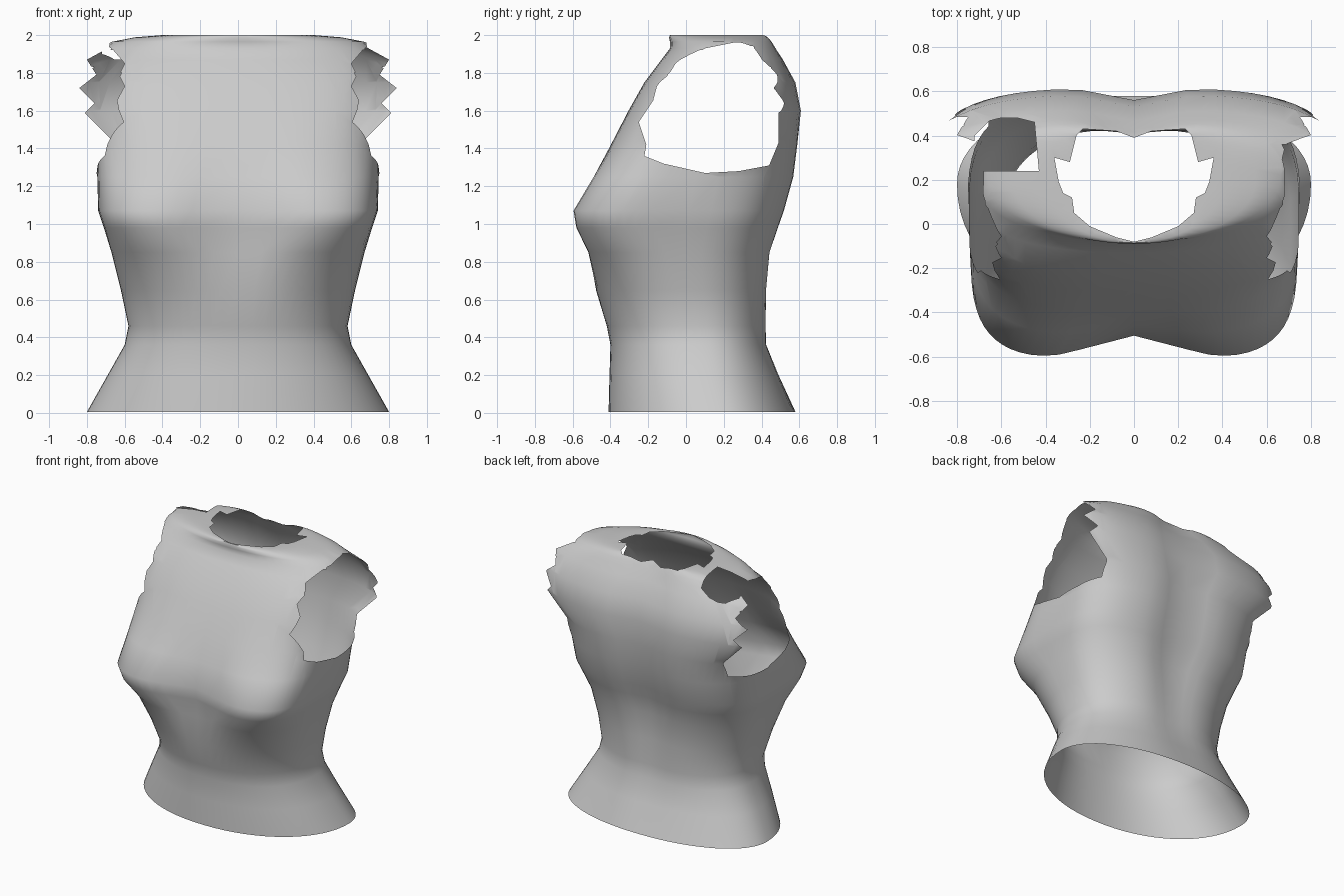
import bpy, bmesh
from math import sin, cos, pi, exp
from mathutils import Vector

old = bpy.data.objects.get("Cube")
if old:
    bpy.data.objects.remove(old, do_unlink=True)

SIDES = 64
# Cross-sections: height, front half width, back half width, front y, side y, back y,
# front squareness, back squareness
RINGS = [
    (0.005, .80, .80, -.41, .18, .58, 2.1, 2.1),
    (0.20, .69, .69, -.405, .12, .50, 2.2, 2.2),
    (0.36, .60, .60, -.40, .08, .44, 2.3, 2.3),
    (0.46, .58, .58, -.42, .06, .44, 2.3, 2.3),
    (0.65, .62, .62, -.49, .03, .445, 2.4, 2.4),
    (0.85, .67, .67, -.56, .0, .46, 2.8, 2.7),
    (0.98, .71, .71, -.61, .0, .50, 3.9, 3.0),
    (1.07, .74, .74, -.62, .02, .53, 4.2, 3.1),
    (1.25, .745, .745, -.51, .05, .58, 3.5, 3.1),
    (1.42, .75, .80, -.405, .1, .60, 3.1, 3.0),
    (1.60, .76, .96, -.305, .1, .615, 3.1, 3.3),
    (1.75, .75, .97, -.22, .1, .585, 2.8, 3.3),
    (1.87, .72, .92, -.13, .13, .52, 2.4, 3.0),
    (1.93, .70, .76, -.085, .18, .485, 2.1, 2.8),
    (1.965, .66, .67, -.085, .2, .465, 2.0, 2.8),
    (1.988, .55, .55, -.09, .2, .45, 2.0, 2.8),
    (2.00, .40, .40, -.085, .2, .44, 2.0, 2.8),
]


def ring_point(ring, i):
    z, wf, wb, yf, yc, yb, nf, nb = ring
    a = 2 * pi * i / SIDES
    s, c = sin(a), cos(a)
    back = s > 1e-6
    w, y_end, n = (wb, yb, nb) if back else (wf, yf, nf)
    x = w * abs(c) ** (2 / n) * (1 if c > 0 else -1)
    reach = abs(s) ** (2 / n)
    if back:
        # Spine groove
        dent = -.055 * exp(-(x / .17) ** 2) * min(1, z)
    else:
        # Hollow between the breasts
        dent = .12 * exp(-(x / .27) ** 2) * exp(-((z - 1.02) / .25) ** 2)
    return Vector((x, yc + (y_end - yc + dent) * reach, z))


def inside(poly, u, v):
    hit = False
    for (u1, v1), (u2, v2) in zip(poly, poly[1:] + poly[:1]):
        if (v1 > v) != (v2 > v) and u < u1 + (v - v1) * (u2 - u1) / (v2 - v1):
            hit = not hit
    return hit


def cut(bm, poly, iu, iv, region):
    """Cut a polygonal opening, projected on axes iu and iv, in faces within region."""
    for a, b in zip(poly, poly[1:] + poly[:1]):
        faces = []
        for f in bm.faces:
            if not region(f.calc_center_median()):
                continue
            us = [v.co[iu] for v in f.verts]
            vs = [v.co[iv] for v in f.verts]
            if (max(us) >= min(a[0], b[0]) and min(us) <= max(a[0], b[0])
                    and max(vs) >= min(a[1], b[1]) and min(vs) <= max(a[1], b[1])):
                faces.append(f)
        if not faces:
            continue
        point, normal = Vector((0, 0, 0)), Vector((0, 0, 0))
        point[iu], point[iv] = a
        normal[iu], normal[iv] = b[1] - a[1], a[0] - b[0]
        geom = set(faces)
        for f in faces:
            geom.update(f.edges)
            geom.update(f.verts)
        bmesh.ops.bisect_plane(bm, geom=list(geom), dist=1e-5,
                               plane_co=point, plane_no=normal.normalized())
    doomed = []
    for f in bm.faces:
        c = f.calc_center_median()
        if region(c) and inside(poly, c[iu], c[iv]):
            doomed.append(f)
    bmesh.ops.delete(bm, geom=doomed, context='FACES')


# Torso shell
bm = bmesh.new()
loops = [[bm.verts.new(ring_point(r, i)) for i in range(SIDES)] for r in RINGS]
for lo, hi in zip(loops, loops[1:]):
    for i in range(SIDES):
        j = (i + 1) % SIDES
        bm.faces.new((lo[i], lo[j], hi[j], hi[i]))
crown = bm.verts.new((0, .18, 2.0))
for i in range(SIDES):
    bm.faces.new((loops[-1][i], loops[-1][(i + 1) % SIDES], crown))

# Neck opening
half = [(.08, .42), (.23, .43), (.26, .40), (.29, .28), (.36, .30), (.34, .19),
        (.32, .14), (.28, .12), (.27, .05), (.20, -.01), (.08, -.06)]
neck = [(0, .39)] + half + [(0, -.08)] + [(-x, y) for x, y in reversed(half)]
cut(bm, neck, 0, 1, lambda c: c.z > 1.9)

# Armholes, with ragged front and back edges
armhole = [(-.22, 1.36), (-.21, 1.42), (-.25, 1.54), (-.17, 1.66), (-.09, 1.80), (0, 1.85),
           (.10, 1.93), (.25, 1.96), (.36, 1.94), (.36, 1.87), (.45, 1.83), (.46, 1.72),
           (.49, 1.62), (.49, 1.43), (.44, 1.31), (.28, 1.28), (.10, 1.27), (-.12, 1.32)]
back_edge = [(.74, 1.45), (.84, 1.56), (.76, 1.64), (.84, 1.72), (.75, 1.79), (.80, 1.87),
             (.69, 1.93), (.67, 1.96), (1.2, 1.96), (1.2, 1.45)]
front_edge = [(.72, 1.45), (.67, 1.50), (.66, 1.62), (.60, 1.73), (.63, 1.79), (.60, 1.85),
              (.66, 1.92), (1.2, 1.92), (1.2, 1.45)]
for side in (1, -1):
    cut(bm, armhole, 1, 2, lambda c: c.x * side > .4)
    cut(bm, [(x * side, z) for x, z in back_edge], 0, 2, lambda c: c.y > .25)
    cut(bm, [(x * side, z) for x, z in front_edge], 0, 2, lambda c: c.y < .1)

# Torn gap on the right shoulder
gap = [(-.72, .24), (-.43, .24), (-.45, .46), (-.53, .48), (-.64, .48), (-.72, .40)]
cut(bm, gap, 0, 1, lambda c: c.z > 1.88)

loose = [v for v in bm.verts if not v.link_faces]
bmesh.ops.delete(bm, geom=loose, context='VERTS')
mesh = bpy.data.meshes.new("torso_shell")
bm.to_mesh(mesh)
bm.free()
torso = bpy.data.objects.new("torso_shell", mesh)
bpy.context.collection.objects.link(torso)

# Plain grey cloth
grey = bpy.data.materials.new("light_grey")
grey.use_nodes = True
colour = (.6, .6, .6, 1)
grey.diffuse_color = colour
grey.node_tree.nodes["Principled BSDF"].inputs["Base Color"].default_value = colour
mesh.materials.append(grey)

bpy.context.view_layer.objects.active = torso
torso.select_set(True)
bpy.ops.object.shade_smooth_by_angle(angle=pi / 3)
